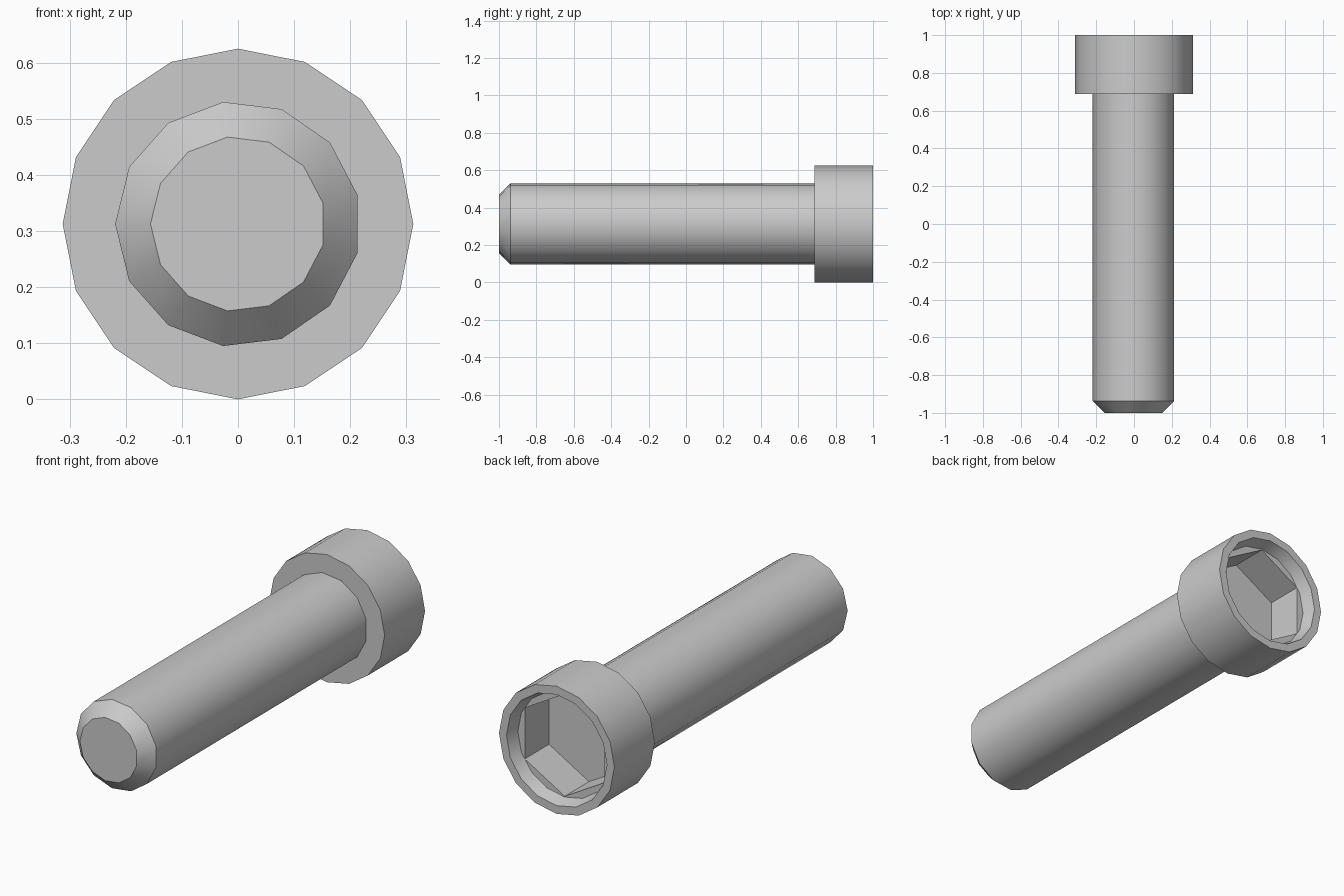
import bpy
import bmesh
from math import sin, cos, pi, radians

cube = bpy.data.objects.get("Cube")
if cube:
    bpy.data.objects.remove(cube, do_unlink=True)

AXIS_Z = 0.3125  # height of the screw axis

steel = bpy.data.materials.new("grey steel")
steel.use_nodes = True
GREY = (0.6, 0.6, 0.6, 1)
steel.diffuse_color = GREY
steel.node_tree.nodes["Principled BSDF"].inputs["Base Color"].default_value = GREY


def ring(bm, radius, y, sides, phase=0.0):
    """Closed polygon of vertices around the y axis."""
    angles = [phase + 2 * pi * i / sides for i in range(sides)]
    return [bm.verts.new((radius * cos(a), y, AXIS_Z + radius * sin(a))) for a in angles]


def skin(bm, rings):
    """Join successive rings of equal count with quads."""
    for a, b in zip(rings, rings[1:]):
        n = len(a)
        for i in range(n):
            j = (i + 1) % n
            bm.faces.new((a[i], a[j], b[j], b[i]))


def finish(bm, name):
    bmesh.ops.recalc_face_normals(bm, faces=bm.faces)
    mesh = bpy.data.meshes.new(name)
    bm.to_mesh(mesh)
    bm.free()
    mesh.materials.append(steel)
    obj = bpy.data.objects.new(name, mesh)
    bpy.context.collection.objects.link(obj)
    bpy.ops.object.select_all(action="DESELECT")
    obj.select_set(True)
    bpy.context.view_layer.objects.active = obj
    bpy.ops.object.shade_smooth_by_angle(angle=radians(30))


# Shank: thirteen-sided rod with a chamfered tip
bm = bmesh.new()
profile = [(0.156, -1), (0.219, -0.9375), (0.219, 0.7)]
rings = [ring(bm, r, y, 13, pi) for r, y in profile]
skin(bm, rings)
bm.faces.new(rings[0])
bm.faces.new(rings[-1])
finish(bm, "shank")

# Head: sixteen-sided cap with a tapered recess in its rim
bm = bmesh.new()
profile = [(0.3125, 0.6875), (0.3125, 1), (0.272, 1), (0.254, 0.9375)]
rings = [ring(bm, r, y, 16) for r, y in profile]
skin(bm, rings)
bm.faces.new(rings[0])

# Hexagonal key socket sunk into the recess
hexes = [ring(bm, 0.25, y, 6, pi / 2) for y in (0.9375, 0.75)]
skin(bm, hexes)
bm.faces.new(hexes[-1])
loops = [bm.edges.get((loop[i - 1], loop[i]))
         for loop in (rings[-1], hexes[0]) for i in range(len(loop))]
bmesh.ops.bridge_loops(bm, edges=loops)
finish(bm, "socket_head")
